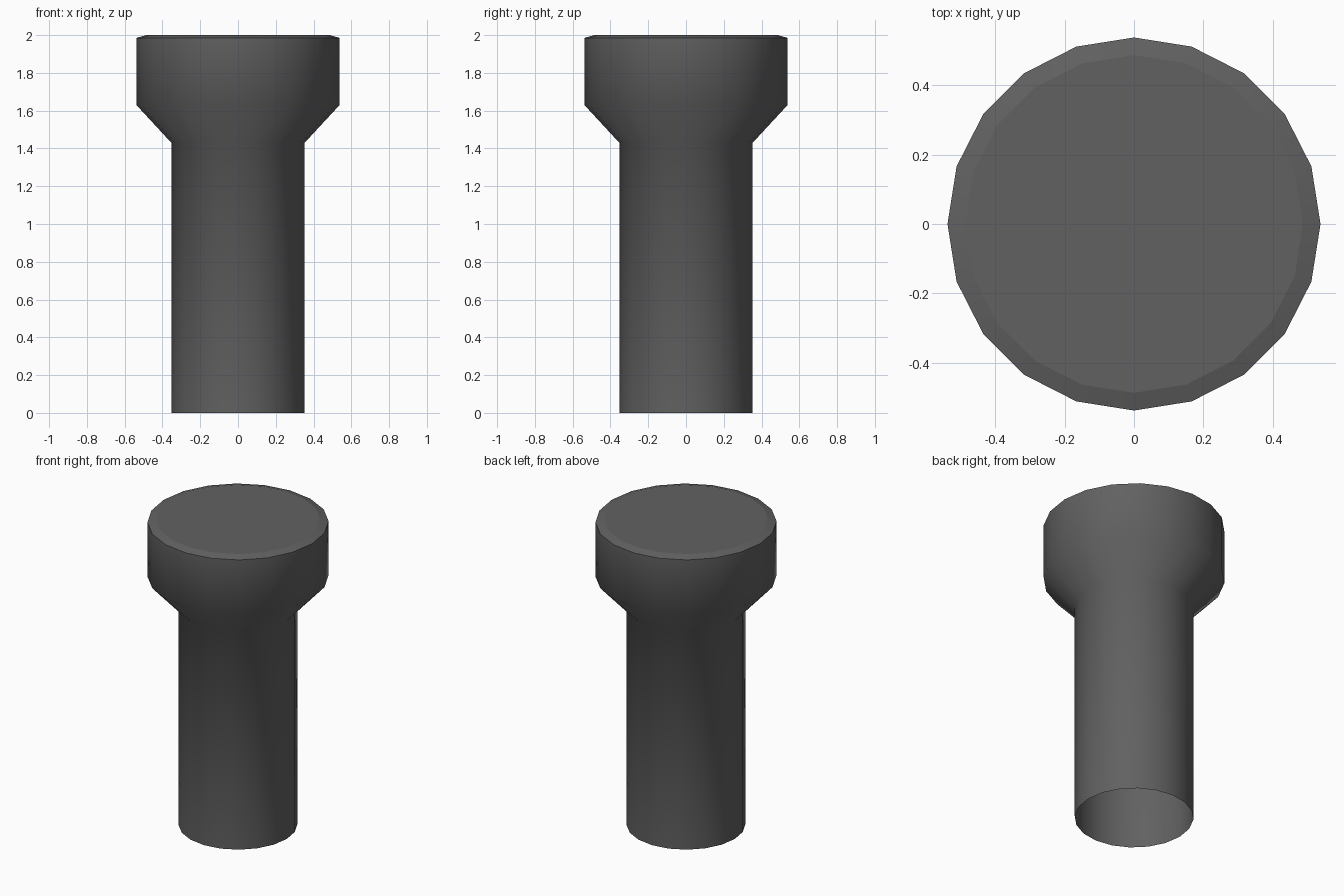
import bpy, bmesh
from math import cos, sin, tau, radians

if "Cube" in bpy.data.objects:
    bpy.data.objects.remove(bpy.data.objects["Cube"])

SIDES = 20
# (radius, height) from the open bottom to the bevelled top
PROFILE = [(0.353, 0.0), (0.353, 1.43), (0.538, 1.63), (0.538, 1.985), (0.487, 2.0)]

# Flared post: lathe the profile, open below, capped above
bm = bmesh.new()
rings = [[bm.verts.new((r * cos(tau * i / SIDES), r * sin(tau * i / SIDES), z))
          for i in range(SIDES)] for r, z in PROFILE]
for low, high in zip(rings, rings[1:]):
    for i in range(SIDES):
        j = (i + 1) % SIDES
        bm.faces.new((low[i], low[j], high[j], high[i]))
cap = bm.faces.new(rings[-1])

mesh = bpy.data.meshes.new("flared_post")
bm.normal_update()
bm.to_mesh(mesh)
bm.free()
post = bpy.data.objects.new("flared_post", mesh)
bpy.context.collection.objects.link(post)

# Dark grey finish
mat = bpy.data.materials.new("dark_grey")
mat.diffuse_color = (0.12, 0.12, 0.12, 1)
mat.use_nodes = True
mat.node_tree.nodes["Principled BSDF"].inputs["Base Color"].default_value = mat.diffuse_color
mesh.materials.append(mat)

# Smooth around the sides and flare, crisp at the top bevel
bpy.context.view_layer.objects.active = post
post.select_set(True)
bpy.ops.object.shade_smooth_by_angle(angle=radians(60))
mesh.polygons[-1].use_smooth = False
